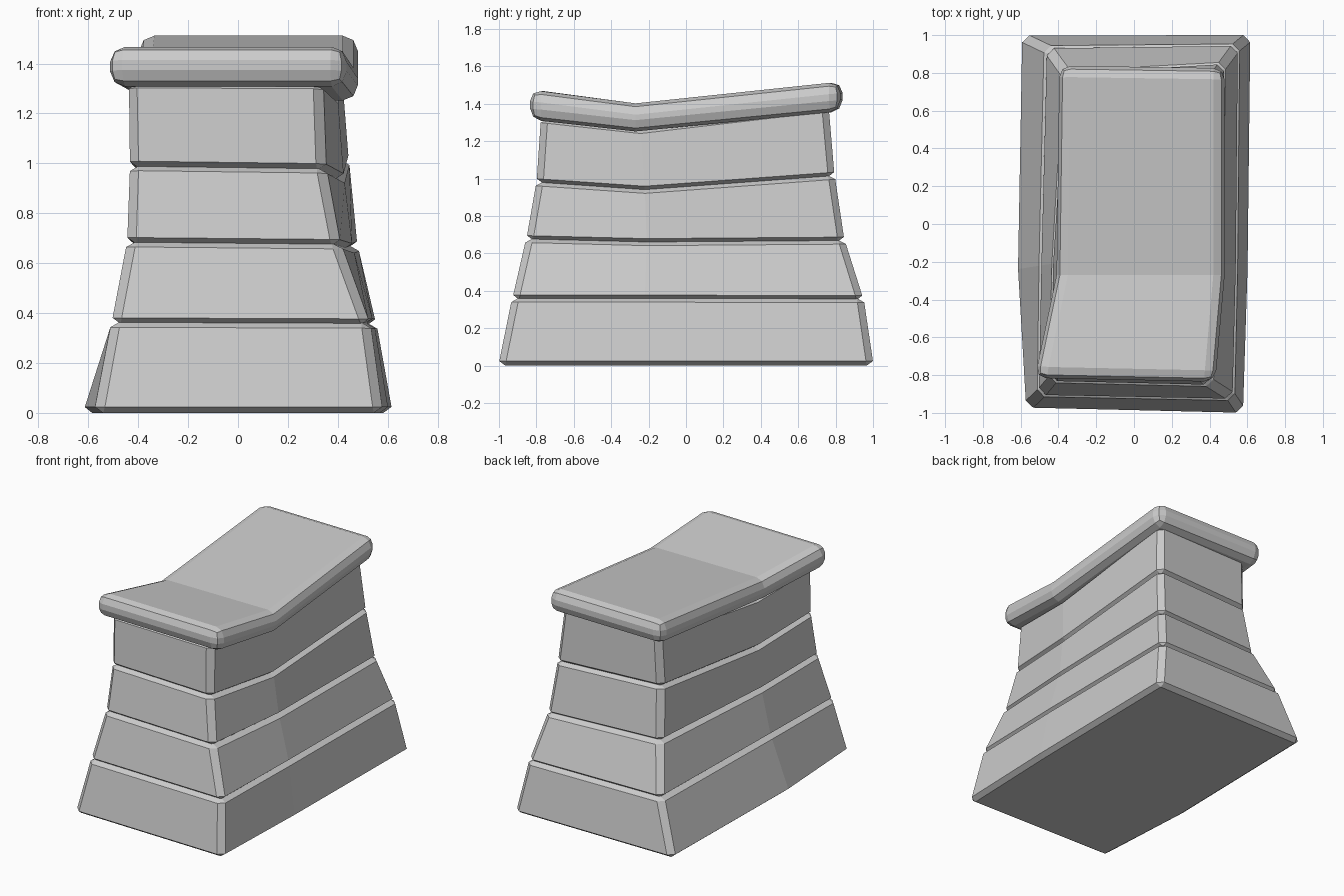
import bpy, bmesh

if "Cube" in bpy.data.objects:
    bpy.data.objects.remove(bpy.data.objects["Cube"])


def slab(name, lower, upper, bevel, segments=1, flatten=1.0):
    """Six-sided slab; rings run front-left, front-right, mid-right, back-right, back-left, mid-left.
    flatten squashes the bevel in height by scaling the object."""
    bm = bmesh.new()
    lo = [bm.verts.new((x, y, z / flatten)) for x, y, z in lower]
    up = [bm.verts.new((x, y, z / flatten)) for x, y, z in upper]
    for i in range(6):
        j = (i + 1) % 6
        bm.faces.new((lo[i], lo[j], up[j], up[i]))
    # top and bottom fold across the middle
    for a, b, c, d in ((0, 1, 2, 5), (5, 2, 3, 4)):
        bm.faces.new((up[a], up[b], up[c], up[d]))
        bm.faces.new((lo[d], lo[c], lo[b], lo[a]))
    bmesh.ops.recalc_face_normals(bm, faces=bm.faces)
    mesh = bpy.data.meshes.new(name)
    bm.to_mesh(mesh)
    bm.free()
    ob = bpy.data.objects.new(name, mesh)
    ob.scale.z = flatten
    bpy.context.collection.objects.link(ob)
    mod = ob.modifiers.new("edges", 'BEVEL')
    mod.width = bevel
    mod.segments = segments
    mod.limit_method = 'ANGLE'
    mod.angle_limit = 0.8
    return ob


def ring(xl, xr, yl, yr, z, mid=-0.25, tilt=0.0):
    """xl, xr and z are (front, middle, back); yl and yr are (front, back); tilt leans left up."""
    return [(xl[0], yl[0], z[0] + tilt), (xr[0], yr[0], z[0] - tilt),
            (xr[1], mid, z[1] - tilt), (xr[2], yr[1], z[2] - tilt),
            (xl[2], yl[1], z[2] + tilt), (xl[1], mid, z[1] + tilt)]


def lift(points, dz):
    return [(x, y, z + dz) for x, y, z in points]


# Joint outlines between the stacked tiers, from floor to top
joints = [
    ring((-0.575, -0.622, -0.60), (0.58, 0.605, 0.62),
         (-0.976, 1.003), (-1.004, 1.003), (0, 0, 0), -0.24),
    ring((-0.508, -0.495, -0.468), (0.53, 0.545, 0.555),
         (-0.91, 0.94), (-0.93, 0.95), (0.36, 0.36, 0.358), -0.22, 0.002),
    ring((-0.445, -0.43, -0.367), (0.41, 0.46, 0.48),
         (-0.835, 0.80), (-0.855, 0.85), (0.68, 0.664, 0.672), -0.21, 0.004),
    ring((-0.435, -0.40, -0.335), (0.35, 0.425, 0.445),
         (-0.78, 0.745), (-0.80, 0.797), (0.985, 0.945, 1.02), -0.22, 0.005),
    ring((-0.442, -0.375, -0.32), (0.338, 0.40, 0.415),
         (-0.764, 0.755), (-0.776, 0.763), (1.32, 1.262, 1.38), -0.245, 0.002),
]
# Neighbouring tiers sink slightly into each other, leaving narrow grooves
sink = 0.005
for n, (lower, upper) in enumerate(zip(joints, joints[1:]), 1):
    slab(f"box_tier_{n}", lift(lower, -sink if n > 1 else 0), lift(upper, sink), 0.037, 1, 0.65)

# Padded top with facetted round edges
slab("padded_top",
     ring((-0.525, -0.41, -0.395), (0.43, 0.48, 0.48),
          (-0.815, 0.838), (-0.835, 0.825), (1.315, 1.252, 1.36), -0.27),
     ring((-0.525, -0.41, -0.395), (0.43, 0.48, 0.48),
          (-0.815, 0.838), (-0.835, 0.825), (1.475, 1.402, 1.518), -0.27), 0.06, 2)
